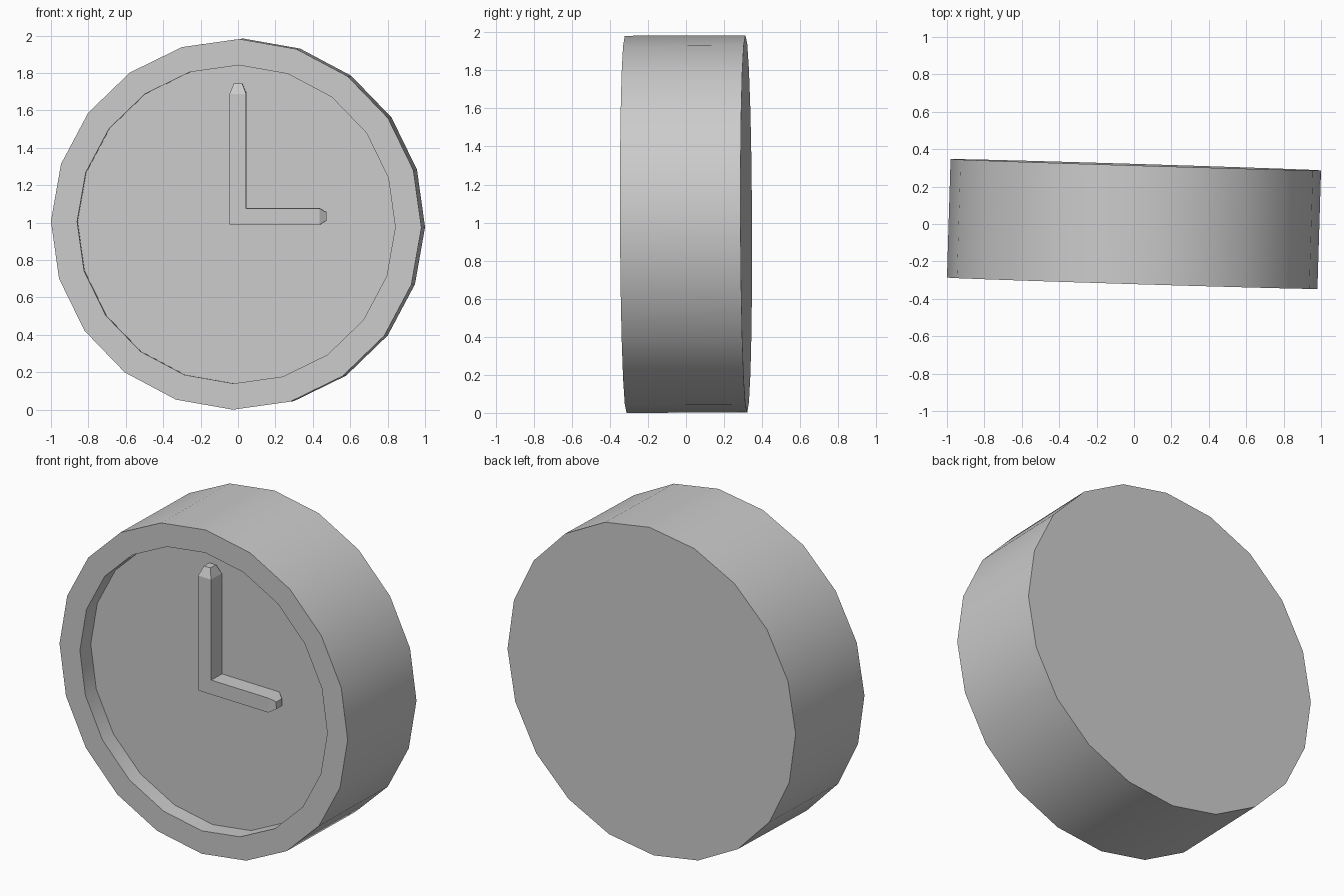
import bpy, bmesh, math
from mathutils import Matrix

if "Cube" in bpy.data.objects:
    bpy.data.objects.remove(bpy.data.objects["Cube"])

SIDES, CZ = 20, 0.992
FRONT, FLOOR = -0.317, -0.217
# the whole clock is turned very slightly
POSE = (Matrix.Translation((0, 0, CZ)) @ Matrix.Rotation(math.radians(-1.75), 4, 'Z')
        @ Matrix.Rotation(math.radians(0.25), 4, 'X'))


def finish(name, bm, smooth=False):
    bmesh.ops.recalc_face_normals(bm, faces=bm.faces)
    bm.transform(POSE)
    mesh = bpy.data.meshes.new(name)
    bm.to_mesh(mesh)
    bm.free()
    obj = bpy.data.objects.new(name, mesh)
    bpy.context.collection.objects.link(obj)
    if smooth:
        bpy.ops.object.select_all(action='DESELECT')
        obj.select_set(True)
        bpy.context.view_layer.objects.active = obj
        bpy.ops.object.shade_smooth_by_angle(angle=math.radians(30))
    return obj


def loft(bm, rings):
    """Join rings of points with quads and cap both ends."""
    loops = [[bm.verts.new(p) for p in ring] for ring in rings]
    for a, b in zip(loops, loops[1:]):
        for i in range(len(a)):
            j = (i + 1) % len(a)
            bm.faces.new((a[i], a[j], b[j], b[i]))
    bm.faces.new(loops[0])
    bm.faces.new(loops[-1])


def circle(r, y):
    angles = [2 * math.pi * i / SIDES - math.radians(1.0) for i in range(SIDES)]
    return [(r * math.cos(a), y, r * math.sin(a)) for a in angles]


# case: back, rim, recess wall and dial floor
bm = bmesh.new()
loft(bm, [circle(0.991, -FRONT), circle(0.991, FRONT),
          circle(0.851, FRONT), circle(0.851, FLOOR)])
finish("clock_case", bm, smooth=True)


def hand(name, start, shoulder, tip, centre, vertical):
    """Square bar along x or z with a tapered tip."""
    yc = (FRONT + FLOOR) / 2
    rings = []
    for along, half_w, half_d in ((start, 0.044, 0.05), (shoulder, 0.044, 0.05),
                                  (tip, 0.022, 0.026)):
        ring = []
        for sw, sd in ((-1, -1), (1, -1), (1, 1), (-1, 1)):
            across, y = centre + sw * half_w, yc + sd * half_d
            ring.append((across, y, along) if vertical else (along, y, across))
        rings.append(ring)
    bm = bmesh.new()
    loft(bm, rings)
    finish(name, bm)


# hands meeting in an L at the dial centre
hand("minute_hand", -0.002, 0.698, 0.754, 0.009, True)
hand("hour_hand", 0.053, 0.446, 0.482, 0.042, False)
